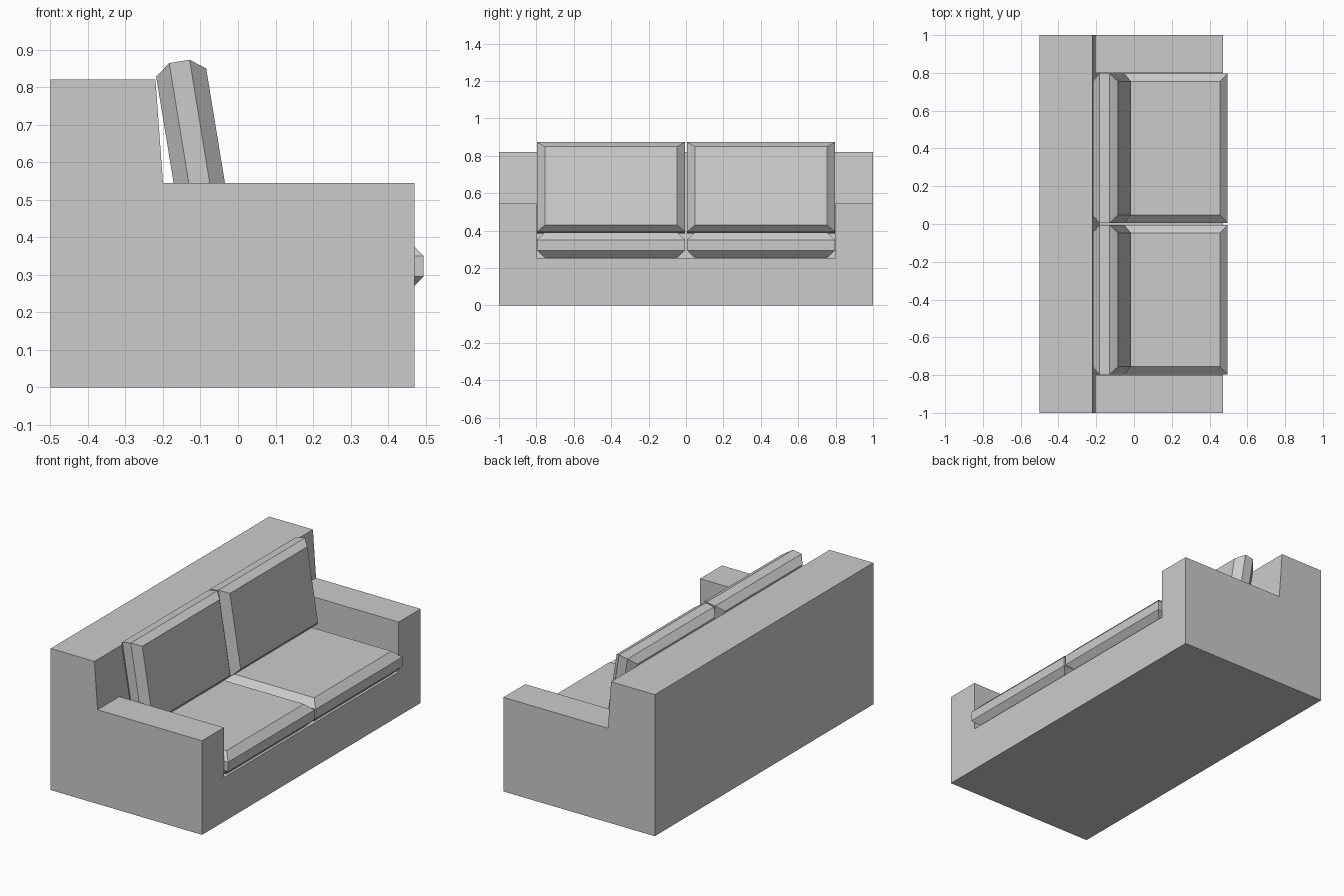
import bpy, bmesh, math
from mathutils import Matrix

if "Cube" in bpy.data.objects:
    bpy.data.objects.remove(bpy.data.objects["Cube"])

ARM_Y, HALF_Y = 0.80, 1.0


def finish(bm, name):
    bmesh.ops.remove_doubles(bm, verts=bm.verts, dist=1e-4)
    bmesh.ops.recalc_face_normals(bm, faces=bm.faces)
    mesh = bpy.data.meshes.new(name)
    bm.to_mesh(mesh)
    bm.free()
    obj = bpy.data.objects.new(name, mesh)
    bpy.context.collection.objects.link(obj)
    return obj


# Frame: side profile of the arms and a lowered profile for the seat deck
arm = [(-0.5, 0), (0.47, 0), (0.47, 0.545), (-0.20, 0.545), (-0.22, 0.82), (-0.5, 0.82)]
deck = [(-0.5, 0), (0.47, 0), (0.47, 0.255), (-0.179, 0.255), (-0.22, 0.82), (-0.5, 0.82)]
bm = bmesh.new()


def ring(profile, y):
    return [bm.verts.new((x, y, z)) for x, z in profile]


for profile, y0, y1 in ((arm, -HALF_Y, -ARM_Y), (deck, -ARM_Y, ARM_Y), (arm, ARM_Y, HALF_Y)):
    a, b = ring(profile, y0), ring(profile, y1)
    for i in range(6):
        j = (i + 1) % 6
        bm.faces.new((a[i], a[j], b[j], b[i]))
for s in (-1, 1):
    bm.faces.new(ring(arm, s * HALF_Y))
    bm.faces.new(ring([arm[2], arm[3], deck[3], deck[2]], s * ARM_Y))
bmesh.ops.remove_doubles(bm, verts=bm.verts, dist=1e-4)
bmesh.ops.recalc_face_normals(bm, faces=bm.faces)
bmesh.ops.dissolve_limit(bm, angle_limit=0.01, verts=bm.verts, edges=bm.edges)
finish(bm, "sofa_frame")


# Chamfered cushion: four stacked rectangles, inset at bottom and top
def cushion(name, length, width, inset_x, inset_y, matrix):
    bm = bmesh.new()
    rings = []
    for z, k in ((-0.0675, 1), (-0.0275, 0), (0.0275, 0), (0.0675, 1)):
        hx, hy = length / 2 - k * inset_x, width / 2 - k * inset_y
        rings.append([bm.verts.new((sx * hx, sy * hy, z))
                      for sx, sy in ((-1, -1), (1, -1), (1, 1), (-1, 1))])
    for a, b in zip(rings, rings[1:]):
        for i in range(4):
            j = (i + 1) % 4
            bm.faces.new((a[i], a[j], b[j], b[i]))
    bm.faces.new(rings[0][::-1])
    bm.faces.new(rings[-1])
    finish(bm, name).matrix_world = matrix


for side, s in (("left", -1), ("right", 1)):
    y = s * 0.401
    cushion("seat_cushion_" + side, 0.675, 0.792, 0.04, 0.042,
            Matrix.Translation((0.1575, y, 0.3225)))
    # Back cushions stand up and lean backwards
    cushion("back_cushion_" + side, 0.486, 0.792, 0.03, 0.042,
            Matrix.Translation((-0.117, y, 0.629))
            @ Matrix.Rotation(math.radians(90 - 9.3), 4, 'Y'))
